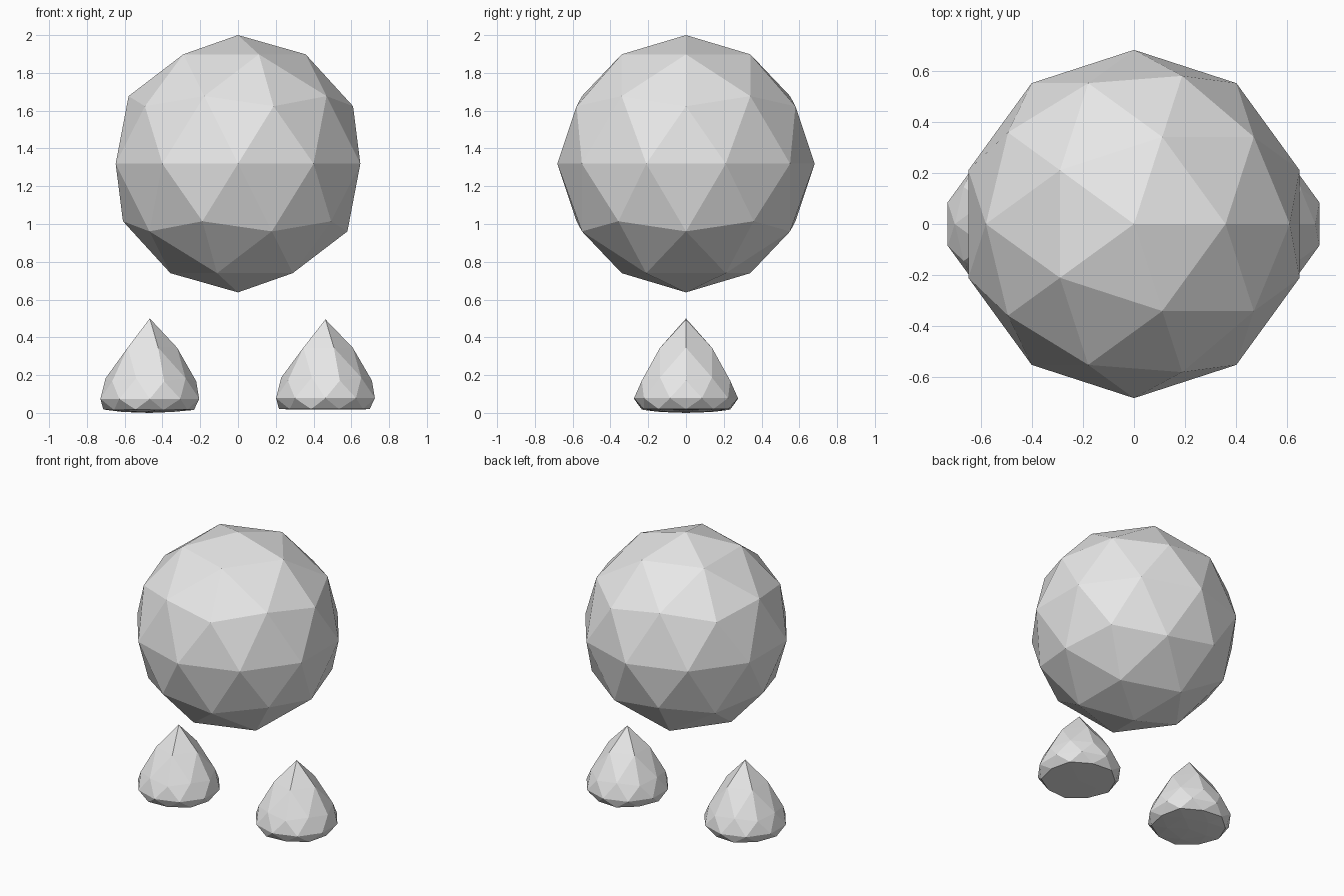
import bpy

if "Cube" in bpy.data.objects:
    bpy.data.objects.remove(bpy.data.objects["Cube"])

grey = bpy.data.materials.new("light_grey")
grey.diffuse_color = (0.8, 0.8, 0.8, 1)
grey.use_nodes = True
grey.node_tree.nodes["Principled BSDF"].inputs["Base Color"].default_value = grey.diffuse_color


def ball(name, radius, location):
    """Flat-shaded 80-face icosphere."""
    bpy.ops.mesh.primitive_ico_sphere_add(subdivisions=2, radius=radius, location=location)
    obj = bpy.context.object
    obj.name = name
    obj.data.materials.append(grey)
    return obj


def foot(name, x, mid, apex, base, sag):
    """Icosphere with its top drawn to a point and its underside flattened."""
    radius = 0.275
    obj = ball(name, radius, (x, 0, 0))
    for v in obj.data.vertices:
        u = v.co.z / radius
        if u > 0.95:
            v.co.z = apex                      # pointed tip
        elif u > 0.8:
            v.co.z = 0.345                     # shoulder below the tip
        elif u > -0.1:
            v.co.z = mid + u * 0.208           # squashed sides
        else:
            v.co.z = base - sag * (-u - 0.447) / 0.553   # near-flat sole
    return obj


# Round body floating above the feet
ball("body", 0.681, (0, 0, 1.319))

# Drop-shaped feet
foot("left_foot", -0.467, 0.074, 0.5, 0.018, 0.018)
foot("right_foot", 0.463, 0.078, 0.495, 0.02, 0.003)
